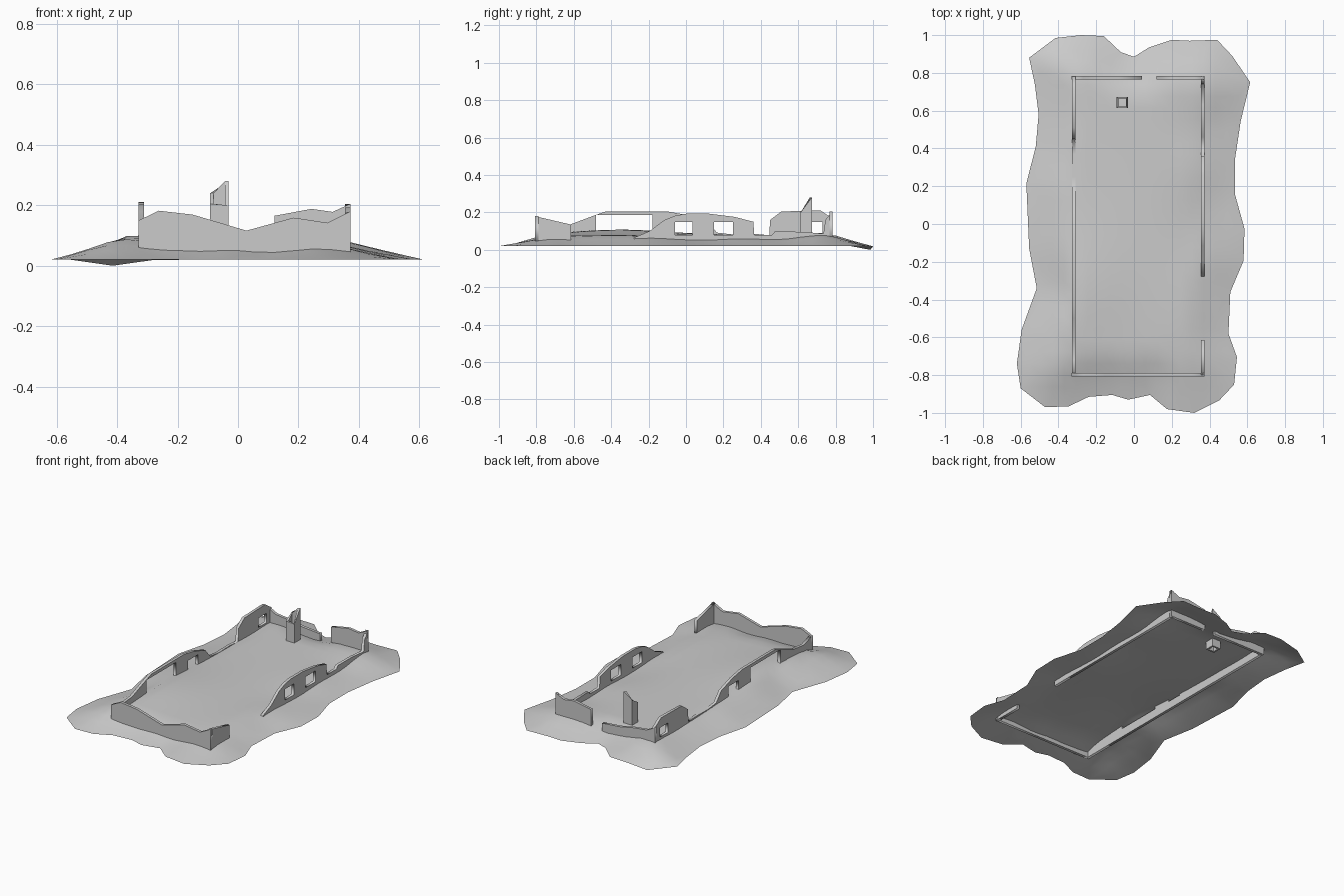
import bpy, bmesh, math
from mathutils import Vector
from mathutils.geometry import delaunay_2d_cdt, intersect_point_line

if "Cube" in bpy.data.objects:
    bpy.data.objects.remove(bpy.data.objects["Cube"])

# ---------- ground: irregular mound as an open sheet ----------
OUTLINE = [Vector(p) for p in [
    (-.555, .88), (-.415, .985), (-.28, 1), (-.16, .995), (-.07, .91), (0, .885), (.08, .935),
    (.2, .975), (.295, .97), (.44, .975), (.52, .89), (.615, .75), (.565, .545), (.535, .345),
    (.535, .155), (.585, -.025), (.58, -.195), (.51, -.36), (.5, -.58), (.545, -.705),
    (.53, -.85), (.45, -.935), (.32, -1), (.175, -.98), (.085, -.905), (-.03, -.93),
    (-.115, -.905), (-.24, -.915), (-.345, -.965), (-.47, -.97), (-.6, -.87), (-.62, -.74),
    (-.595, -.56), (-.515, -.34), (-.555, -.13), (-.57, .215), (-.52, .41), (-.505, .58),
    (-.525, .74)]]
N = len(OUTLINE)


def edge_distance(p):
    best = 9
    for i in range(N):
        a, b = OUTLINE[i], OUTLINE[(i + 1) % N]
        t = max(0, min(1, (p - a).dot(b - a) / (b - a).length_squared))
        best = min(best, (p - a.lerp(b, t)).length)
    return best


def inside(p):
    hit = False
    for i in range(N):
        a, b = OUTLINE[i], OUTLINE[(i + 1) % N]
        if (a.y > p.y) != (b.y > p.y) and p.x < a.x + (p.y - a.y) * (b.x - a.x) / (b.y - a.y):
            hit = not hit
    return hit


def bump(p, x, y, sx, sy, h):
    return h * math.exp(-((p.x - x) / sx) ** 2 - ((p.y - y) / sy) ** 2)


def height(p):
    top = .08 + bump(p, -.28, -.35, .25, .35, .028) + bump(p, .42, 0, .2, .25, -.026) \
        + bump(p, .42, .5, .2, .15, -.02) + bump(p, .35, -.85, .25, .2, -.022)
    t = min(1, edge_distance(p) / .21)
    z = .02 + (top - .02) * t ** 1.1
    return z - bump(p, -.415, .985, .08, .05, .02)


pts = list(OUTLINE)
for i in range(-10, 11):
    for j in range(-16, 17):
        p = Vector((i * .0615, j * .0615))
        if inside(p) and edge_distance(p) > .035:
            pts.append(p)
res = delaunay_2d_cdt(pts, [(i, (i + 1) % N) for i in range(N)], [], 1, 1e-5)
gverts = [(v.x, v.y, max(0, height(v))) for v in res[0]]
mesh = bpy.data.meshes.new("ground")
mesh.from_pydata(gverts, [], res[2])
bm = bmesh.new()
bm.from_mesh(mesh)
for f in bm.faces:
    f.normal_update()
    if f.normal.z < 0:
        f.normal_flip()
    f.smooth = True
bm.to_mesh(mesh)
bm.free()
bpy.context.collection.objects.link(bpy.data.objects.new("ground", mesh))

# ---------- ruined walls: flat profile with window holes, extruded ----------
BASE, THICK = .03, .018


def wall(name, along_y, offset, top, windows=()):
    cu = bpy.data.curves.new(name, 'CURVE')
    cu.dimensions, cu.fill_mode, cu.extrude = '2D', 'BOTH', THICK / 2
    loops = [[(top[0][0], BASE)] + list(top) + [(top[-1][0], BASE)]]
    for s0, s1, z0, z1 in windows:
        loops.append([(s0, z0), (s1, z0), (s1, z1), (s0, z1)])
    for loop in loops:
        sp = cu.splines.new('POLY')
        sp.points.add(len(loop) - 1)
        for pt, (s, z) in zip(sp.points, loop):
            pt.co = (s, z, 0, 1)
        sp.use_cyclic_u = True
    ob = bpy.data.objects.new(name, cu)
    bpy.context.collection.objects.link(ob)
    h = math.pi / 2
    ob.rotation_euler = (h, 0, h if along_y else 0)
    ob.location = (offset, 0, 0) if along_y else (0, offset, 0)
    bpy.ops.object.select_all(action='DESELECT')
    ob.select_set(True)
    bpy.context.view_layer.objects.active = ob
    bpy.ops.object.convert(target='MESH')


wall("front_wall", False, -.798,
     [(-.33, .149), (-.263, .182), (-.15, .169), (.028, .116), (.184, .159), (.296, .142), (.372, .18)])
wall("back_wall_left", False, .775,
     [(-.33, .17), (-.27, .14), (-.18, .13), (-.08, .11), (.042, .1)])
wall("back_wall_right", False, .775,
     [(.12, .165), (.243, .188), (.313, .178), (.372, .205)])
wall("left_wall", True, -.32,
     [(-.8, .149), (-.72, .125), (-.62, .135), (-.5, .18), (-.43, .205), (-.1, .205), (0, .187),
      (.115, .15), (.165, .092), (.25, .082), (.37, .085), (.445, .078), (.45, .16), (.51, .205),
      (.72, .21), (.78, .17)],
     [(-.48, -.18, .085, .185), (-.06, .04, .08, .15), (.65, .73, .09, .15)])
wall("right_wall_front", True, .363, [(-.8, .178), (-.615, .135)])
wall("right_wall_back", True, .363,
     [(-.278, .065), (-.195, .1), (-.115, .16), (-.06, .182), (0, .193), (.125, .193), (.26, .176),
      (.36, .15), (.365, .08), (.46, .08), (.475, .098), (.63, .096), (.735, .086), (.745, .16), (.78, .205)],
     [(-.06, .035, .08, .15), (.15, .25, .08, .15)])

# ---------- broken hollow chimney ----------
bm = bmesh.new()
corners = [(-1, -1, .205), (1, -1, .2), (1, 1, .28), (-1, 1, .24)]
rings = []
for half, low in ((.03, True), (.03, False), (.019, False), (.019, True)):
    rings.append([bm.verts.new((-.062 + sx * half, .643 + sy * half, BASE if low else z))
                  for sx, sy, z in corners])
for r in range(4):
    a, b = rings[r], rings[(r + 1) % 4]
    for k in range(4):
        m = (k + 1) % 4
        bm.faces.new((a[k], a[m], b[m], b[k]))
bmesh.ops.recalc_face_normals(bm, faces=bm.faces)
mesh = bpy.data.meshes.new("chimney")
bm.to_mesh(mesh)
bm.free()
bpy.context.collection.objects.link(bpy.data.objects.new("chimney", mesh))
